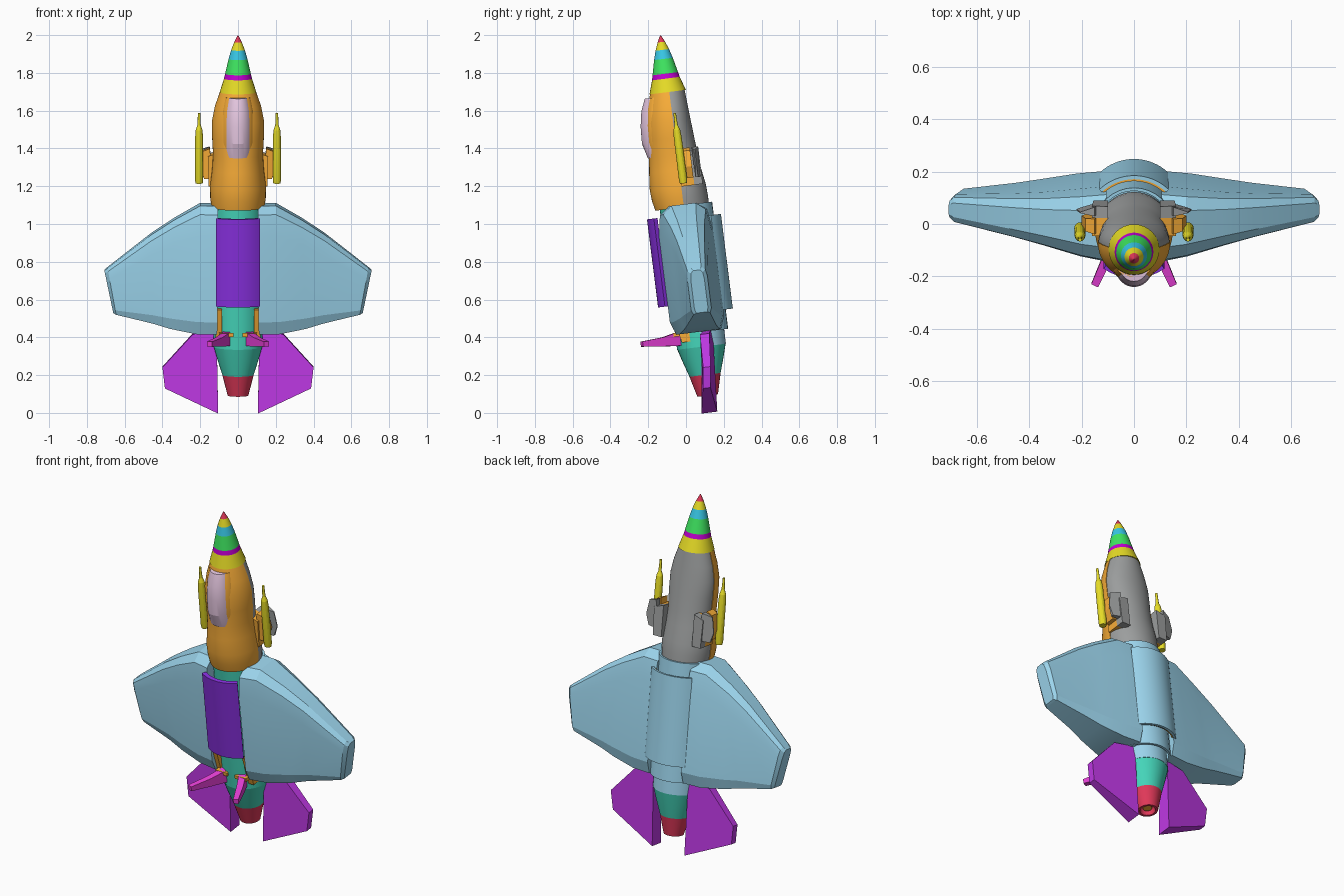
import bpy, bmesh
from math import sin, cos, pi, radians
from mathutils import Matrix, Vector

if "Cube" in bpy.data.objects:
    bpy.data.objects.remove(bpy.data.objects["Cube"])

# Everything is built upright along its own axis, then leaned forward
LEAN = Matrix.Translation((0, 0, 1)) @ Matrix.Rotation(radians(7.2), 4, 'X')
COL = dict(red=(.75, .04, .1), yellow=(.8, .72, .02), blue=(.04, .58, .8), green=(.05, .8, .12),
           purple=(.55, 0, .65), orange=(.95, .42, .04), grey=(.33, .34, .34), pink=(.8, .58, .76),
           sky=(.33, .66, .84), indigo=(.25, .03, .75), teal=(.06, .68, .5),
           violet=(.52, .04, .78), magenta=(.8, .05, .68))
MATS = {}


def mat(c):
    if c not in MATS:
        MATS[c] = bpy.data.materials.new(c)
        MATS[c].diffuse_color = (*COL[c], 1)
    return MATS[c]


def skin(name, loops, color):
    """Closed skin through equal-length point loops, capped at both ends."""
    bm = bmesh.new()
    rows = [[bm.verts.new(LEAN @ Vector(p)) for p in lp] for lp in loops]
    n = len(rows[0])
    for a, b in zip(rows, rows[1:]):
        for i in range(n):
            j = (i + 1) % n
            bm.faces.new((a[i], a[j], b[j], b[i]))
    bm.faces.new(rows[0])
    bm.faces.new(rows[-1])
    bmesh.ops.recalc_face_normals(bm, faces=bm.faces)
    me = bpy.data.meshes.new(name)
    bm.to_mesh(me)
    bm.free()
    ob = bpy.data.objects.new(name, me)
    bpy.context.collection.objects.link(ob)
    me.materials.append(mat(color))
    return ob


def loft(name, rings, color, a0=0, a1=360, n=32, x=0):
    """Rings are (height, half width, half depth, centre depth); a partial angle gives a flat-sided solid."""
    steps = n if a1 - a0 == 360 else n + 1
    ang = [radians(a0 + (a1 - a0) * i / n) for i in range(steps)]
    skin(name, [[(x + rx * cos(a), c + ry * sin(a), w) for a in ang] for w, rx, ry, c in rings], color)


def turned(name, prof, color, x=0, c=0, n=32, **k):
    loft(name, [(w, r, r, c) for w, r in prof], color, x=x, n=n, **k)


def arc_plate(name, r0, r1, mid, half, w0, w1, color, n=16):
    ang = [radians(mid - half + 2 * half * i / n) for i in range(n + 1)]
    loop = [(r1 * cos(a), r1 * sin(a)) for a in ang] + [(r0 * cos(a), r0 * sin(a)) for a in reversed(ang)]
    skin(name, [[(px, py, w) for px, py in loop] for w in (w0, w1)], color)


def slab(name, pts, color, s=1):
    """Points are (x, height, front depth, back depth)."""
    skin(name, [[(s * x, f, w) for x, w, f, b in pts], [(s * x, b, w) for x, w, f, b in pts]], color)


# Nose bands
nose = [(1.008, .002), (.972, .02), (.93, .036), (.882, .05), (.803, .068), (.777, .074), (.705, .097)]
for i, c in enumerate(['red', 'yellow', 'blue', 'green', 'purple', 'yellow']):
    turned('nose_band_%d' % (i + 1), [nose[i + 1], nose[i]], c, c=-.009)

# Front fuselage: orange belly half and grey back half
stations = [(.705, .096, .103, .082), (.63, .122, .125, .087), (.55, .138, .142, .093),
            (.46, .137, .148, .1), (.37, .132, .15, .107), (.29, .137, .16, .115),
            (.2, .148, .168, .13), (.14, .147, .163, .134), (.09, .14, .152, .134)]
loft('fuselage_front', [(w, x, f, 0) for w, x, f, b in stations], 'orange', 180, 360)
loft('fuselage_back', [(w, x - .003, b, 0) for w, x, f, b in stations], 'grey', 0, 180)

# Canopy and its frame
canopy = [(.685, .056, .062, -.072), (.62, .07, .08, -.08), (.54, .077, .094, -.08),
          (.45, .078, .098, -.08), (.37, .074, .077, -.08)]
loft('canopy', canopy, 'pink', 180, 360, 20)
loft('canopy_frame', [(w, x + .012, d - .016, c) for w, x, d, c in canopy], 'orange', 180, 360, 20)

# Core body, tail cone and hollow nozzle
core = [(.11, .128), (-.5, .131), (-.655, .13)]
turned('core_front', core, 'teal', a0=180, a1=360)
turned('core_back', core, 'sky', a0=0, a1=180)
turned('tail_cone', [(-.65, .13), (-.72, .11), (-.805, .083)], 'teal')
turned('nozzle', [(-.805, .083), (-.915, .055), (-.915, .042), (-.87, .036)], 'red')
turned('nozzle_core', [(-.868, .034), (-.9, .024)], 'orange')

# Curved panels and rear sleeve
arc_plate('front_panel', .178, .202, 270, 35, -.42, .05, 'indigo')
arc_plate('back_panel', .176, .19, 90, 44, -.475, .03, 'sky')
arc_plate('back_panel_lining', .168, .1755, 90, 43, -.47, .025, 'orange')
arc_plate('rear_sleeve', .14, .152, 90, 88, -.578, .1, 'sky')

# Wings: (x leading, x trailing, front, back, leading height, trailing height)
wing = [(.105, .11, -.15, .14, .105, -.575), (.2, .22, -.13, .13, .105, -.575),
        (.34, .36, -.095, .11, .025, -.55), (.46, .45, -.07, .098, -.055, -.525),
        (.69, .645, -.03, .078, -.235, -.482), (.707, .66, -.012, .06, -.25, -.475)]
section = [(-.5, 0), (.5, 0), (.87, .06), (1, .22), (1, .9), (.82, 1), (-.82, 1), (-1, .9), (-1, .22), (-.87, .06)]
for s, side in ((1, 'right'), (-1, 'left')):
    loops = []
    for xl, xt, f, b, wl, wt in wing:
        m, h = (f + b) / 2, (b - f) / 2
        loops.append([(s * (xl + (xt - xl) * t), m + h * d, wl + (wt - wl) * t) for d, t in section])
    skin(side + '_wing', loops, 'sky')
    # Inner lining strip beside the core
    slab(side + '_wing_root', [(.085, -.44, -.14, .05), (.118, -.44, -.14, .05),
                               (.118, -.62, -.1, .05), (.085, -.62, -.1, .05)], 'orange', s)

    # Tail fins
    slab(side + '_tail_fin', [(.105, -.57, .02, .06), (.24, -.59, .0, .05), (.4, -.765, -.005, .035),
                              (.387, -.875, -.02, .02), (.105, -1.006, -.045, .04), (.112, -.65, 0, .065)], 'violet', s)

    # Splayed belly fins
    def fin_ring(x, v, lo, hi, t=.017):
        return [(s * (x - t), v - .006, lo), (s * (x + t), v + .006, lo),
                (s * (x + t), v + .006, hi), (s * (x - t), v - .006, hi)]
    skin(side + '_belly_fin', [fin_ring(.045, -.085, -.638, -.555, .02), fin_ring(.1, -.2, -.628, -.58),
                               fin_ring(.15, -.312, -.615, -.588, .013)], 'magenta')
    slab(side + '_belly_fin_mount', [(.025, -.565, -.14, -.08), (.1, -.565, -.14, -.06),
                                     (.1, -.585, -.14, -.06), (.025, -.585, -.14, -.08)], 'orange', s)

    # Side pods: stepped, orange in front and grey behind
    for part, f, b, c in (('front', .0, .07, 'orange'), ('back', .07, .115, 'grey')):
        e = .02 if part == 'back' else 0
        slab(side + '_pod_base_' + part, [(.1, .2, f, b), (.155, .2, f, b), (.16, .36, f, b), (.1, .38, f, b)], c, s)
        slab(side + '_pod_' + part, [(.13, .24, f + .01, b), (.18 + e, .24, f + .01, b - e),
                                     (.2 + e, .3, f + .02, b - e), (.185 + e, .385, f + .02, b - e),
                                     (.15, .4, f + .01, b)], c, s)

    # Guns
    turned(side + '_gun', [(.215, .019), (.235, .022), (.46, .021), (.5, .018), (.525, .009),
                           (.57, .007), (.59, .007)], 'yellow', x=s * .206, c=.014, n=16)

# Smooth the round parts while keeping hard edges
for ob in bpy.context.scene.objects:
    ob.select_set(True)
    bpy.context.view_layer.objects.active = ob
bpy.ops.object.shade_smooth_by_angle(angle=radians(15))

for m in bpy.data.materials:
    if m.users and not m.is_grease_pencil:
        m.use_nodes = True
        m.node_tree.nodes["Principled BSDF"].inputs["Base Color"].default_value = m.diffuse_color
